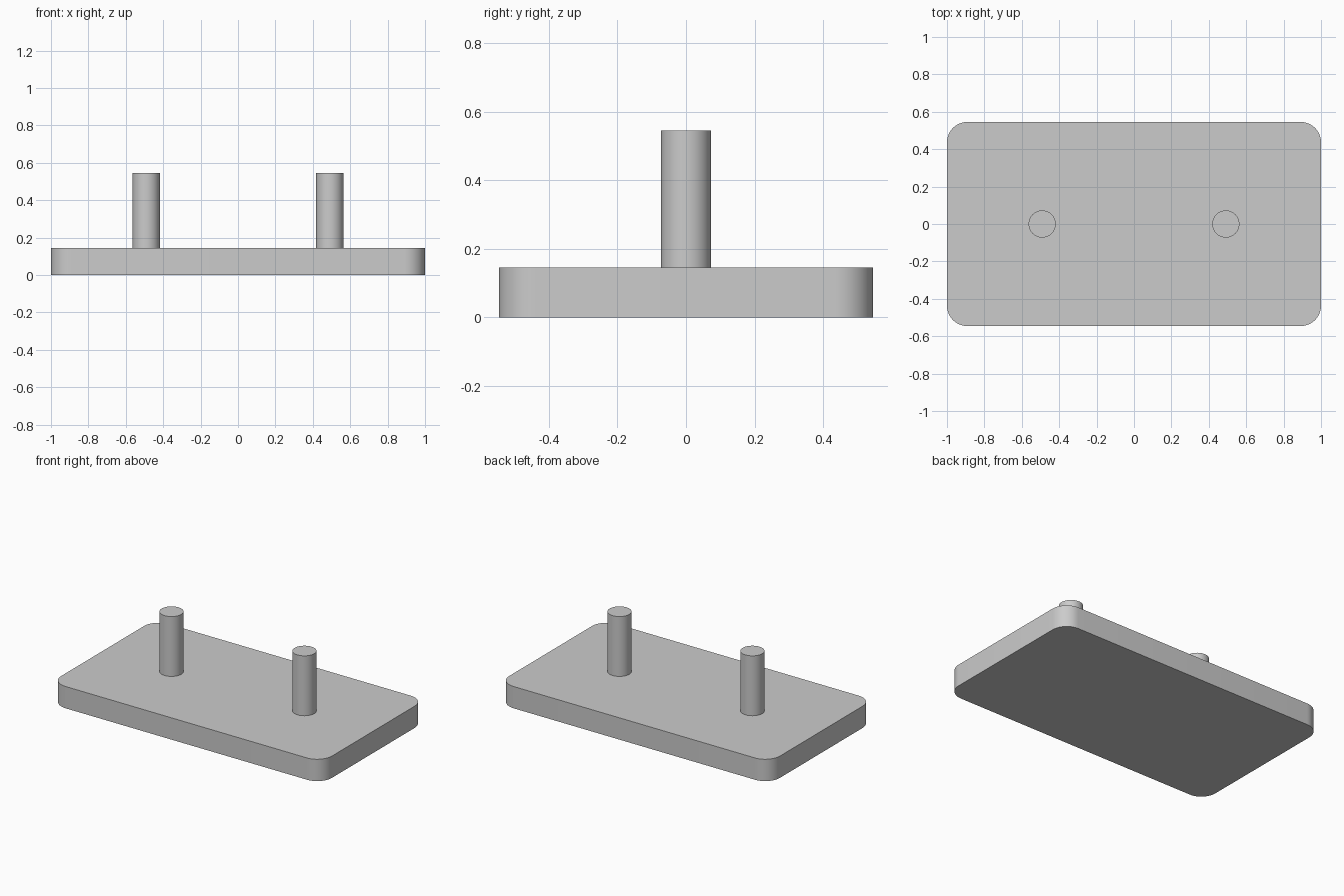
import bpy
import bmesh
from math import radians

cube = bpy.data.objects.get("Cube")
if cube:
    bpy.data.objects.remove(cube, do_unlink=True)

LENGTH, DEPTH, THICK = 2.0, 1.091, 0.1455
CORNER = 0.109
PEG_RADIUS, PEG_HEIGHT, PEG_X = 0.0727, 0.4, 0.491

grey = bpy.data.materials.new("light grey")
grey.use_nodes = True
colour = (0.6, 0.6, 0.6, 1)
grey.diffuse_color = colour
grey.node_tree.nodes["Principled BSDF"].inputs["Base Color"].default_value = colour


def finish(obj, name):
    """Name, colour and smooth the part, keeping its rims sharp."""
    obj.name = obj.data.name = name
    obj.data.materials.append(grey)
    bpy.ops.object.select_all(action="DESELECT")
    obj.select_set(True)
    bpy.context.view_layer.objects.active = obj
    bpy.ops.object.shade_smooth_by_angle(angle=radians(30))


# Base plate with rounded vertical corners
bpy.ops.mesh.primitive_cube_add(size=1, location=(0, 0, THICK / 2))
plate = bpy.context.object
bm = bmesh.new()
bm.from_mesh(plate.data)
bmesh.ops.scale(bm, vec=(LENGTH, DEPTH, THICK), verts=bm.verts)
uprights = [e for e in bm.edges
            if abs(e.verts[0].co.z - e.verts[1].co.z) > THICK / 2]
bmesh.ops.bevel(bm, geom=uprights, offset=CORNER, offset_type="OFFSET",
                segments=12, profile=0.5, affect="EDGES")
bm.to_mesh(plate.data)
bm.free()
finish(plate, "base_plate")

# Two upright pegs
for side, name in ((1, "left_peg"), (-1, "right_peg")):
    bpy.ops.mesh.primitive_cylinder_add(
        vertices=64, radius=PEG_RADIUS, depth=PEG_HEIGHT,
        location=(side * PEG_X, 0, THICK + PEG_HEIGHT / 2))
    finish(bpy.context.object, name)
